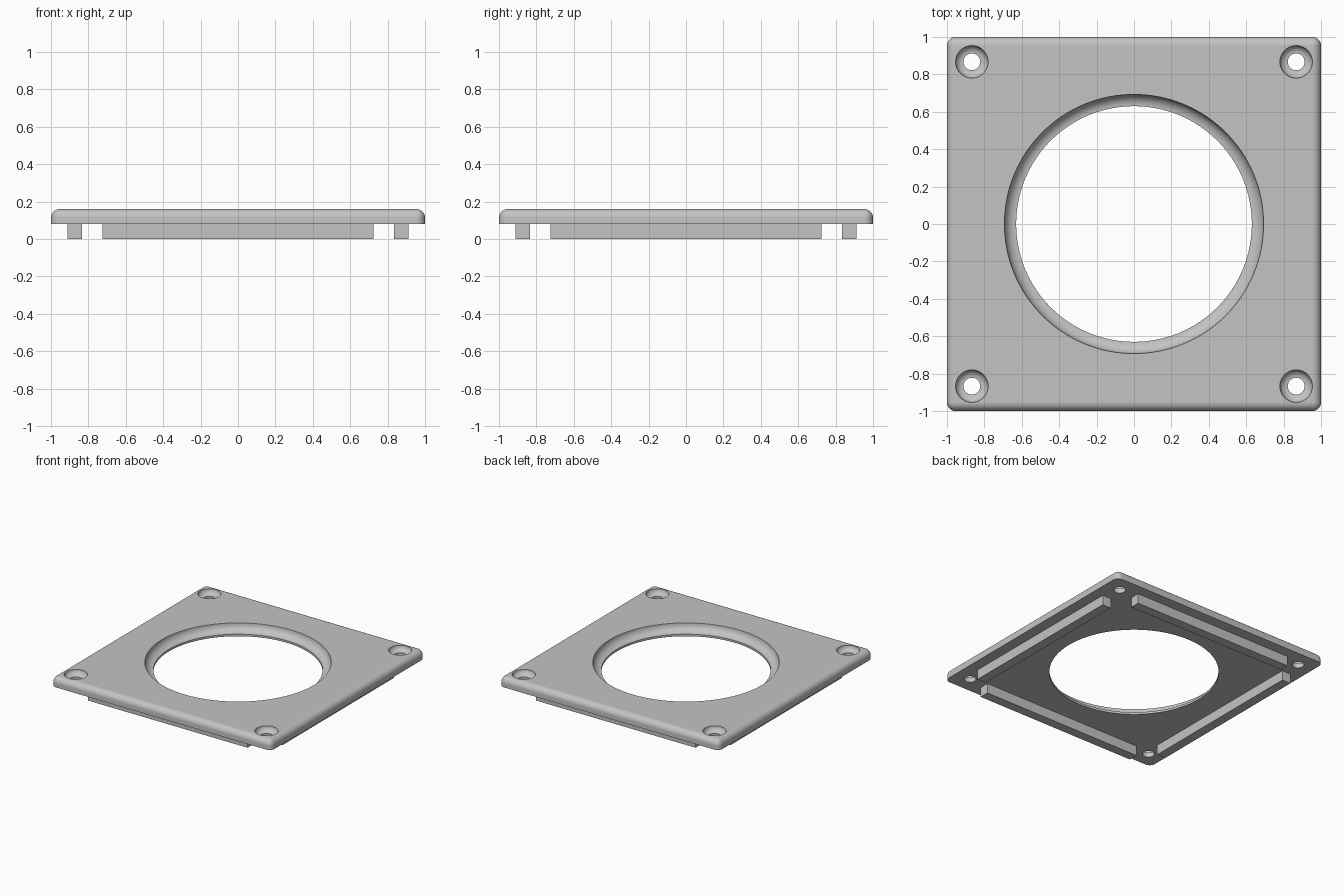
import bpy, bmesh, math

old = bpy.data.objects.get("Cube")
if old:
    bpy.data.objects.remove(old, do_unlink=True)

PLATE_BOTTOM, PLATE_TOP = 0.08, 0.16
SCREW = 0.867

grey = bpy.data.materials.new("light_grey")
grey.use_nodes = True
colour = (0.55, 0.55, 0.55, 1)
grey.diffuse_color = colour
grey.node_tree.nodes["Principled BSDF"].inputs["Base Color"].default_value = colour


def make_object(name, bm):
    bmesh.ops.recalc_face_normals(bm, faces=bm.faces)
    mesh = bpy.data.meshes.new(name)
    bm.to_mesh(mesh)
    bm.free()
    mesh.materials.append(grey)
    obj = bpy.data.objects.new(name, mesh)
    bpy.context.collection.objects.link(obj)
    return obj


def add_box(bm, x0, x1, y0, y1, z0, z1):
    verts = bmesh.ops.create_cube(bm, size=1)["verts"]
    for v in verts:
        v.co.x = x0 if v.co.x < 0 else x1
        v.co.y = y0 if v.co.y < 0 else y1
        v.co.z = z0 if v.co.z < 0 else z1


def cove_cutter(name, x, y, inner, outer, sides):
    """Through hole whose top flares outward in a concave quarter round."""
    r = outer - inner
    steps = 10
    profile = [(inner, 0.02)]
    for i in range(steps + 1):
        a = math.pi / 2 * i / steps
        profile.append((inner + r * math.sin(a), PLATE_TOP - r * math.cos(a)))
    profile.append((outer, PLATE_TOP + 0.05))
    bm = bmesh.new()
    rings = []
    for rad, z in profile:
        rings.append([bm.verts.new((x + rad * math.cos(math.tau * k / sides),
                                    y + rad * math.sin(math.tau * k / sides), z))
                      for k in range(sides)])
    for low, high in zip(rings, rings[1:]):
        for k in range(sides):
            n = (k + 1) % sides
            bm.faces.new((low[k], low[n], high[n], high[k]))
    bm.faces.new(rings[0][::-1])
    bm.faces.new(rings[-1])
    obj = make_object(name, bm)
    obj.hide_render = True
    return obj


# Square plate with rounded corners and rounded top edge
bm = bmesh.new()
add_box(bm, -1, 1, -1, 1, PLATE_BOTTOM, PLATE_TOP)
edges = [e for e in bm.edges if max(v.co.z for v in e.verts) > PLATE_BOTTOM + 0.01]
bmesh.ops.bevel(bm, geom=edges, offset=0.047, segments=8, profile=0.5,
                affect='EDGES', clamp_overlap=True)
plate = make_object("plate", bm)

# Central opening and four screw holes
cutters = [cove_cutter("opening_cutter", 0, 0, 0.63, 0.693, 128)]
for sx in (-1, 1):
    for sy in (-1, 1):
        cutters.append(cove_cutter("screw_hole_cutter", sx * SCREW, sy * SCREW,
                                   0.045, 0.087, 40))
bpy.context.view_layer.objects.active = plate
for cutter in cutters:
    mod = plate.modifiers.new("hole", 'BOOLEAN')
    mod.operation = 'DIFFERENCE'
    mod.solver = 'EXACT'
    mod.object = cutter
    bpy.ops.object.modifier_apply(modifier=mod.name)
    bpy.data.objects.remove(cutter, do_unlink=True)

# Smooth curves, crisp rims, flat faces kept flat
bpy.ops.object.select_all(action='DESELECT')
plate.select_set(True)
bpy.ops.object.shade_smooth_by_angle(angle=math.radians(30))
weighted = plate.modifiers.new("flat_faces", 'WEIGHTED_NORMAL')
weighted.keep_sharp = True

# Four locating rails under the plate
IN, OUT, HALF = 0.834, 0.912, 0.725
for side, s in (("left", 1), ("right", -1)):
    bm = bmesh.new()
    add_box(bm, *sorted((s * IN, s * OUT)), -HALF, HALF, 0, PLATE_BOTTOM)
    make_object(side + "_rail", bm)
for side, s in (("back", 1), ("front", -1)):
    bm = bmesh.new()
    add_box(bm, -HALF, HALF, *sorted((s * IN, s * OUT)), 0, PLATE_BOTTOM)
    make_object(side + "_rail", bm)
